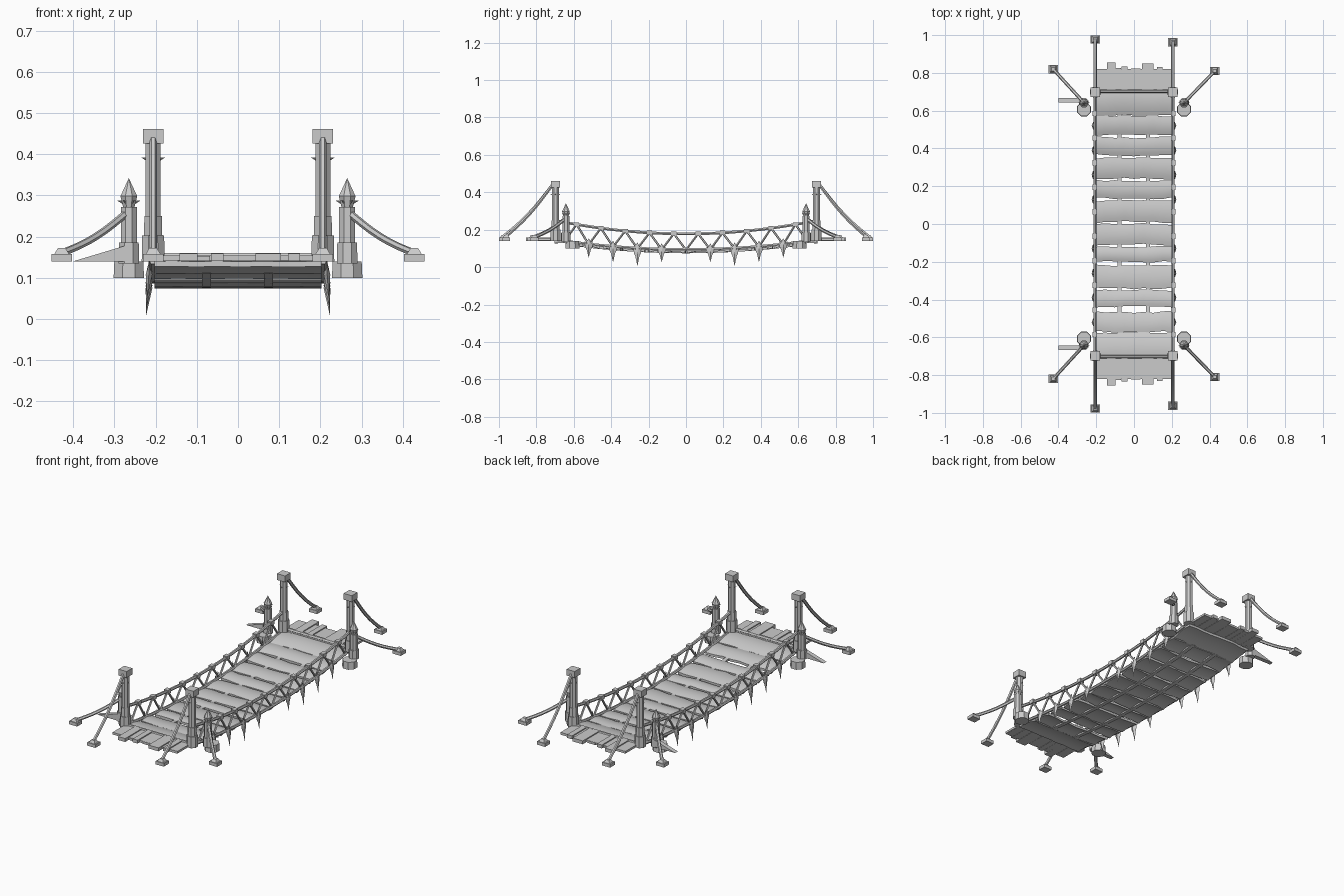
import bpy, bmesh, math, random
from mathutils import Vector, Matrix

random.seed(4)
old = bpy.data.objects.get("Cube")
if old:
    bpy.data.objects.remove(old, do_unlink=True)

grey = bpy.data.materials.new("plain grey")
grey.use_nodes = True
COLOUR = (0.6, 0.6, 0.6, 1)
grey.diffuse_color = COLOUR
grey.node_tree.nodes["Principled BSDF"].inputs["Base Color"].default_value = COLOUR


def finish(name, bm, smooth=False):
    bmesh.ops.recalc_face_normals(bm, faces=bm.faces)
    mesh = bpy.data.meshes.new(name)
    bm.to_mesh(mesh)
    bm.free()
    ob = bpy.data.objects.new(name, mesh)
    bpy.context.collection.objects.link(ob)
    mesh.materials.append(grey)
    if smooth:
        bpy.ops.object.select_all(action='DESELECT')
        ob.select_set(True)
        bpy.context.view_layer.objects.active = ob
        bpy.ops.object.shade_smooth_by_angle(angle=math.radians(40))
    return ob


def add_box(bm, centre, size):
    m = Matrix.Translation(centre) @ Matrix.Diagonal((*size, 1))
    bmesh.ops.create_cube(bm, size=1, matrix=m)


def add_drum(bm, x, y, z0, z1, r0, r1, sides=8):
    m = Matrix.Translation((x, y, (z0 + z1) / 2)) @ Matrix.Rotation(math.pi / sides, 4, 'Z')
    bmesh.ops.create_cone(bm, cap_ends=True, segments=sides, radius1=r0, radius2=r1,
                          depth=z1 - z0, matrix=m)


def add_thorns(bm, x, y, z, reach, count):
    # Small cones that point outward in a ring
    for i in range(count):
        a = i * math.tau / count
        d = Vector((math.cos(a), math.sin(a), 0.3)).normalized()
        m = (Matrix.Translation(Vector((x, y, z)) + d * reach)
             @ d.to_track_quat('Z', 'Y').to_matrix().to_4x4())
        bmesh.ops.create_cone(bm, cap_ends=True, segments=4, radius1=0.005, radius2=0,
                              depth=0.018, matrix=m)


def add_tube(bm, points, r, sides=6):
    # Sweep a round section along a path
    pts = [Vector(p) for p in points]
    rings = []
    for i, p in enumerate(pts):
        t = (pts[min(i + 1, len(pts) - 1)] - pts[max(i - 1, 0)]).normalized()
        side = t.cross(Vector((0, 0, 1))).normalized()
        up = side.cross(t)
        rings.append([bm.verts.new(p + r * (side * math.cos(a) + up * math.sin(a)))
                      for a in (k * math.tau / sides for k in range(sides))])
    for a, b in zip(rings, rings[1:]):
        for k in range(sides):
            n = (k + 1) % sides
            bm.faces.new((a[k], a[n], b[n], b[k]))
    bm.faces.new(rings[0])
    bm.faces.new(rings[-1])


def sagging(a, b, sag, steps=8):
    a, b = Vector(a), Vector(b)
    return [a.lerp(b, i / steps) - Vector((0, 0, sag * math.sin(math.pi * i / steps)))
            for i in range(steps + 1)]


def deck_z(y):
    return 0.09 + 0.053 * (y / 0.7) ** 2


def rail_z(y):
    return 0.178 + 0.07 * (y / 0.69) ** 2


def span(y_end, steps=24):
    return [-y_end + 2 * y_end * i / steps for i in range(steps + 1)]


# Walkway planks, bowed and slightly uneven along their edges
PLANKS = [(0.575, 0.7), (0.47, 0.572), (0.365, 0.46), (0.24, 0.35), (0.135, 0.23), (0.01, 0.125),
          (-0.11, 0.0), (-0.2, -0.12), (-0.34, -0.22), (-0.44, -0.35), (-0.57, -0.465), (-0.7, -0.575)]
for n, (y0, y1) in enumerate(PLANKS):
    bm = bmesh.new()
    rows = []
    bow = random.uniform(-0.008, 0.008)
    for i in range(9):
        u = i / 8 * 2 - 1
        lo = y0 + random.uniform(-0.004, 0.004) + bow * (u * u - 0.5)
        hi = y1 + random.uniform(-0.004, 0.004) + bow * (u * u - 0.5)
        row = []
        for j in range(7):
            v = j / 6 * 2 - 1
            y = lo + (hi - lo) * j / 6
            row.append(bm.verts.new((u * 0.203, y, deck_z(y) + 0.006 - 0.009 * v * v)))
        rows.append(row)
    for a, b in zip(rows, rows[1:]):
        for j in range(6):
            bm.faces.new((a[j], b[j], b[j + 1], a[j + 1]))
    low = bmesh.ops.extrude_face_region(bm, geom=bm.faces[:])
    bmesh.ops.translate(bm, vec=(0, 0, -0.013),
                        verts=[v for v in low["geom"] if isinstance(v, bmesh.types.BMVert)])
    finish(f"plank_{n + 1}", bm, True)

# Two long straps under the planks
bm = bmesh.new()
for x in (-0.076, 0.074):
    loops = []
    for y in span(0.58):
        z = deck_z(y)
        loops.append([bm.verts.new((x + dx, y, z + dz)) for dx, dz in
                      ((-0.011, -0.016), (0.011, -0.016), (0.011, -0.003), (-0.011, -0.003))])
    for a, b in zip(loops, loops[1:]):
        for k in range(4):
            bm.faces.new((a[k], a[(k + 1) % 4], b[(k + 1) % 4], b[k]))
    bm.faces.new(loops[0])
    bm.faces.new(loops[-1])
finish("under_straps", bm)

# Landing boards and threshold beam at both ends
for end, label in ((-1, "front"), (1, "back")):
    bm = bmesh.new()
    add_box(bm, (0, end * 0.757, 0.148), (0.4, 0.125, 0.012))
    for x, w, tip in ((-0.12, 0.044, 0.855), (-0.05, 0.03, 0.835),
                      (0.073, 0.062, 0.85), (0.136, 0.03, 0.832)):
        add_box(bm, (x, end * (0.7 + tip) / 2, 0.15), (w, tip - 0.7, 0.019))
    for x, w, tip in ((-0.172, 0.05, 0.818), (-0.083, 0.03, 0.825), (0.01, 0.05, 0.822), (0.175, 0.044, 0.82)):
        add_box(bm, (x, end * (0.7 + tip) / 2, 0.147), (w, tip - 0.7, 0.012))
    add_tube(bm, [(-0.2, end * 0.703, 0.151), (0.2, end * 0.703, 0.151)], 0.01)
    finish(label + "_landing", bm)

# Side railings: hand rope, deck rope, lattice, knots and hanging blades
PITCH = 0.13
LEAF = [(0, 1), (0.3, 0.9), (0.55, 0.62), (1, 0.85), (0.85, 0.55), (0.5, 0.42), (0, 0)]
for side, label in ((-1, "right"), (1, "left")):
    x = side * 0.207
    bm = bmesh.new()
    add_tube(bm, [(x, y, rail_z(y)) for y in span(0.69)], 0.0085)
    add_tube(bm, [(x, y, deck_z(y) + 0.004) for y in span(0.66)], 0.0085)
    for i in range(-5, 6):
        low = Vector((x, i * PITCH, deck_z(i * PITCH) + 0.002))
        for d in (-0.5, 0.5):
            y = (i + d) * PITCH
            if abs(y) < 0.69:
                add_tube(bm, [low, (x, y, rail_z(y))], 0.006, 5)
    finish(label + "_rope_railing", bm, True)

    bm = bmesh.new()
    for i in range(-5, 5):
        y = (i + 0.5) * PITCH
        add_box(bm, (x, y, rail_z(y)), (0.024, 0.028, 0.022))
    finish(label + "_rail_knots", bm)

    bm = bmesh.new()
    for i, tip in ((1, 0.025), (2, 0.005), (3, 0.025), (4, 0.05)):
        for end in (-1, 1):
            yc = end * i * PITCH
            top = deck_z(yc) + 0.035
            outline = LEAF + [(-a, b) for a, b in LEAF[-2:0:-1]]
            ring = []
            for a, b in outline:
                z = tip + b * (top - tip)
                ring.append(bm.verts.new((side * (0.224 - 0.07 * z), yc + a * 0.022, z)))
            hubs = [bm.verts.new((side * (0.216 + s * 0.008), yc, tip + 0.55 * (top - tip)))
                    for s in (-1, 1)]
            for hub in hubs:
                for a, b in zip(ring, ring[1:] + ring[:1]):
                    bm.faces.new((hub, a, b))
    finish(label + "_hanging_blades", bm)

# Corner towers, small bollards, stays and ground anchors
for side, sl in ((-1, "right"), (1, "left")):
    for end, el in ((-1, "front"), (1, "back")):
        name = f"{el}_{sl}"
        x, y = side * 0.206, end * 0.698
        bm = bmesh.new()
        add_drum(bm, x, y, 0.14, 0.202, 0.03, 0.029)
        add_drum(bm, x, y, 0.202, 0.25, 0.024, 0.023)
        add_drum(bm, x, y, 0.25, 0.43, 0.02, 0.02)
        add_box(bm, (x, y, 0.443), (0.05, 0.05, 0.035))
        add_thorns(bm, x, y, 0.383, 0.021, 4)
        finish(name + "_tower", bm)

        bx, by = side * 0.265, end * 0.642
        bm = bmesh.new()
        add_drum(bm, bx, end * 0.607, 0.1, 0.14, 0.04, 0.038)
        add_drum(bm, bx, by, 0.135, 0.186, 0.027, 0.026)
        add_drum(bm, bx, by, 0.186, 0.272, 0.021, 0.021)
        add_drum(bm, bx, by, 0.272, 0.298, 0.015, 0.022)
        add_drum(bm, bx, by, 0.298, 0.342, 0.022, 0)
        add_thorns(bm, bx, by, 0.279, 0.021, 6)
        finish(name + "_bollard", bm)

        far = 0.985 if side < 0 else 0.97
        ax, ay = side * 0.428, end * (0.82 if side < 0 else 0.81)
        bm = bmesh.new()
        add_tube(bm, sagging((x, end * 0.71, 0.445), (x, end * far, 0.158), 0.022), 0.009)
        add_tube(bm, sagging((bx, by, 0.262), (ax, ay, 0.16), 0.012), 0.009)
        finish(name + "_stays", bm, True)

        bm = bmesh.new()
        for px, py in ((x, end * (far - 0.008)), (ax, ay)):
            add_box(bm, (px, py, 0.149), (0.05, 0.044, 0.018))
            add_drum(bm, px, py, 0.158, 0.172, 0.025, 0.013, 4)
        finish(name + "_anchors", bm)

# Wedge braces beside the right bollards
for end, label in ((-1, "front"), (1, "back")):
    bm = bmesh.new()
    sides = [[bm.verts.new((px, end * y, z)) for px, z in ((-0.4, 0.14), (-0.26, 0.14), (-0.26, 0.182))]
             for y in (0.643, 0.667)]
    for k in range(3):
        n = (k + 1) % 3
        bm.faces.new((sides[0][k], sides[0][n], sides[1][n], sides[1][k]))
    for s in sides:
        bm.faces.new(s)
    finish(label + "_wedge_brace", bm)
